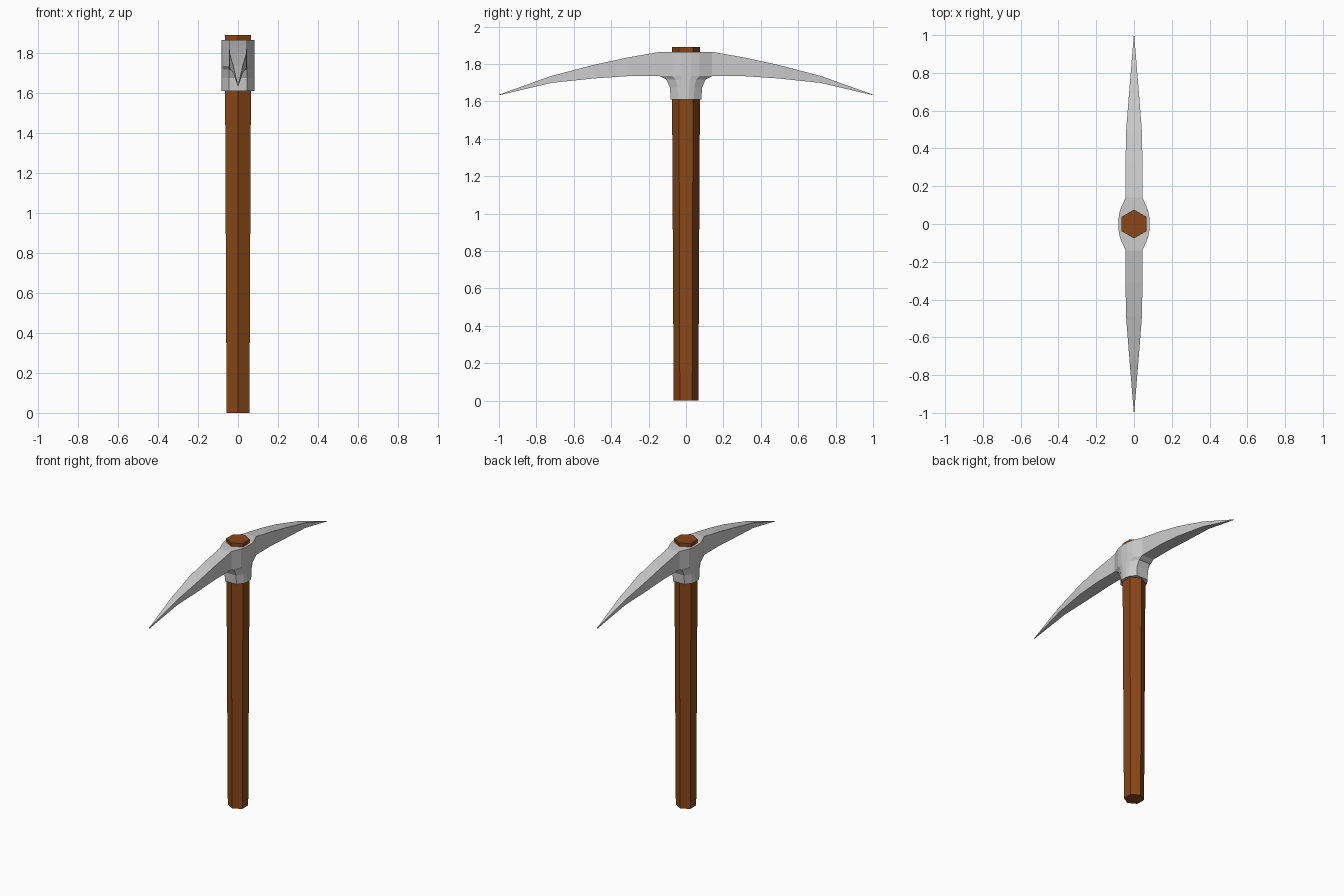
import bpy, bmesh, math

if "Cube" in bpy.data.objects:
    bpy.data.objects.remove(bpy.data.objects["Cube"])


def loft(bm, rings, cap_start=True, cap_end=True):
    """Skin a list of equally sized point rings with quads."""
    vs = [[bm.verts.new(p) for p in r] for r in rings]
    n = len(vs[0])
    for a, b in zip(vs, vs[1:]):
        for i in range(n):
            j = (i + 1) % n
            bm.faces.new((a[i], a[j], b[j], b[i]))
    if cap_start:
        bm.faces.new(vs[0][::-1])
    if cap_end:
        bm.faces.new(vs[-1])


def finish(bm, name, color=None):
    bmesh.ops.remove_doubles(bm, verts=bm.verts, dist=0.0005)
    bmesh.ops.recalc_face_normals(bm, faces=bm.faces)
    me = bpy.data.meshes.new(name)
    bm.to_mesh(me)
    bm.free()
    ob = bpy.data.objects.new(name, me)
    bpy.context.collection.objects.link(ob)
    if color:
        mat = bpy.data.materials.new(name + "_wood")
        mat.diffuse_color = color
        mat.use_nodes = True
        mat.node_tree.nodes["Principled BSDF"].inputs["Base Color"].default_value = mat.diffuse_color
        me.materials.append(mat)
    return ob


# Handle: tapered hexagonal shaft, corners towards front and back
def hexagon(r, z):
    return [(r * math.sin(k * math.pi / 3), r * math.cos(k * math.pi / 3), z)
            for k in range(6)]


bm = bmesh.new()
loft(bm, [hexagon(0.066, 0), hexagon(0.076, 1.89)])
finish(bm, "handle", (0.25, 0.063, 0.008, 1))


# Head collar: rounded eye that flares from a socket into the two picks
def collar_ring(reach, z):
    side = [(0.045, -1), (0.074, -0.52), (0.083, -0.2),
            (0.083, 0.2), (0.074, 0.52), (0.045, 1)]
    half = [(x, f * reach, z) for x, f in side]
    return half + [(-x, -y, z) for x, y, z in half]


bm = bmesh.new()
loft(bm, [collar_ring(y, z) for y, z in
          [(0.082, 1.61), (0.086, 1.675), (0.105, 1.717),
           (0.14, 1.735), (0.14, 1.865)]])
ends = [f for f in bm.faces
        if all(abs(abs(v.co.y) - 0.14) < 1e-4 for v in f.verts)]
bmesh.ops.delete(bm, geom=ends, context='FACES_ONLY')

# Picks: curved box-section blades (y, half width, top z, bottom z)
stations = [(0.14, 0.045, 1.865, 1.735), (0.31, 0.045, 1.835, 1.735),
            (0.49, 0.042, 1.796, 1.723), (0.72, 0.024, 1.736, 1.699),
            (1.0, 0.001, 1.636, 1.633)]
for s in (-1, 1):
    loft(bm, [[(-w, s * y, b), (w, s * y, b), (w, s * y, t), (-w, s * y, t)]
              for y, w, t, b in stations], cap_start=False)
finish(bm, "pick_head")
